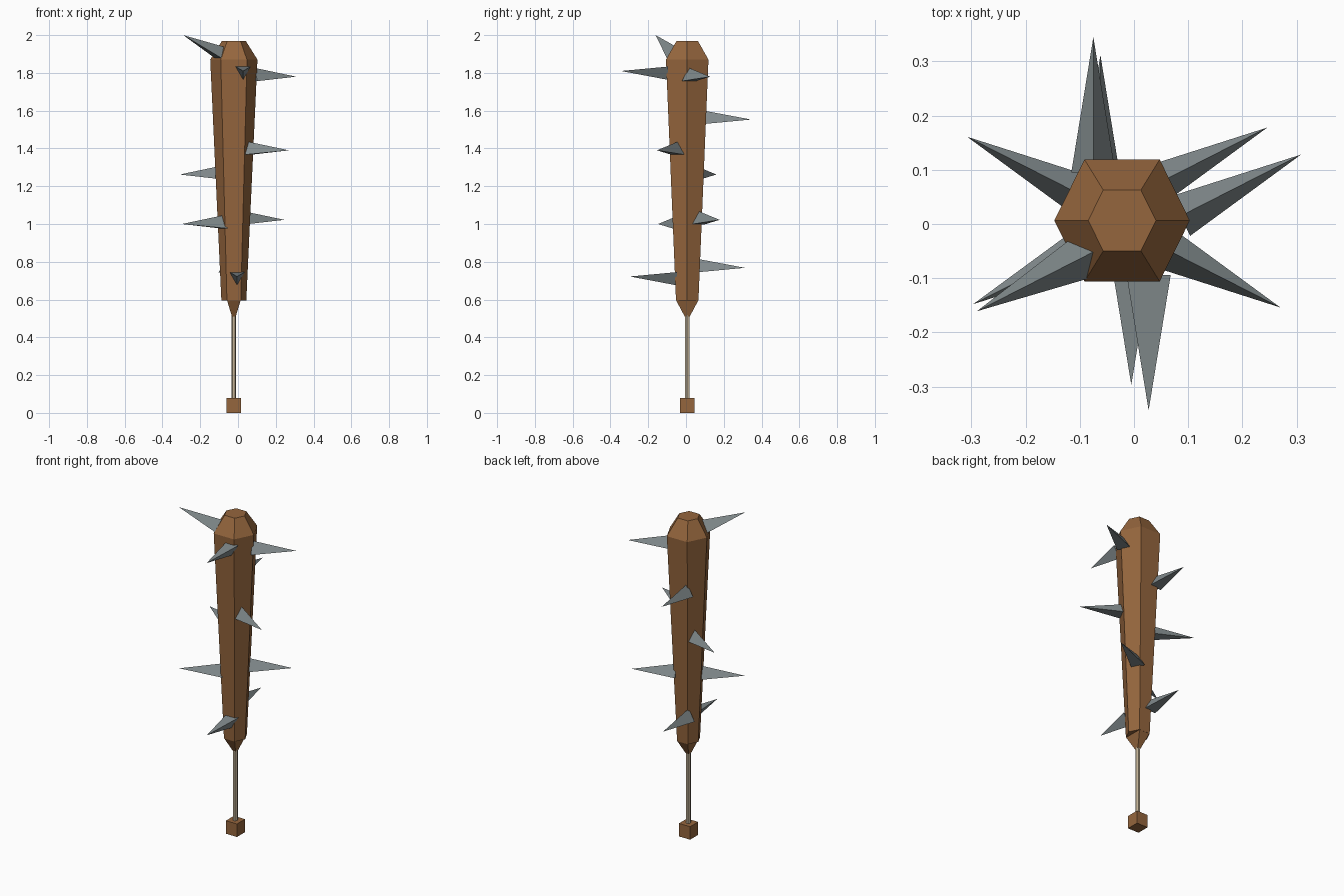
import bpy
from math import radians
from mathutils import Vector, Matrix

if "Cube" in bpy.data.objects:
    bpy.data.objects.remove(bpy.data.objects["Cube"], do_unlink=True)

AXIS = Vector((-0.022, 0.0065, 0))


def material(name, rgb):
    m = bpy.data.materials.new(name)
    m.use_nodes = True
    m.diffuse_color = (*rgb, 1)
    m.node_tree.nodes["Principled BSDF"].inputs["Base Color"].default_value = (*rgb, 1)
    return m


wood = material("brown wood", (0.30, 0.132, 0.047))
tan = material("tan grip", (0.55, 0.45, 0.31))
steel = material("grey steel", (0.225, 0.26, 0.268))


def build(name, verts, faces, mat):
    me = bpy.data.meshes.new(name)
    me.from_pydata(verts, [], faces)
    me.materials.append(mat)
    ob = bpy.data.objects.new(name, me)
    bpy.context.collection.objects.link(ob)
    return ob


def loft(name, section, rings, mat):
    """Stack scaled copies of a section; rings are (x scale, y scale, z)."""
    n = len(section)
    verts = [AXIS + Vector((x * sx, y * sy, z)) for sx, sy, z in rings for x, y in section]
    faces = [(r * n + i, r * n + (i + 1) % n, (r + 1) * n + (i + 1) % n, (r + 1) * n + i)
             for r in range(len(rings) - 1) for i in range(n)]
    faces += [tuple(reversed(range(n))), tuple(range(len(verts) - n, len(verts)))]
    return build(name, verts, faces, mat)


HEXAGON = [(1, 0), (0.555, 0.9), (-0.555, 0.9), (-1, 0), (-0.555, -0.9), (0.555, -0.9)]
SQUARE = [(1, -1), (1, 1), (-1, 1), (-1, -1)]

# Club head, tapered collar, grip and end block
loft("club_head", HEXAGON,
     [(0.066, 0.066, 0.595), (0.125, 0.125, 1.87), (0.0625, 0.0625, 1.97)], wood)
loft("collar", SQUARE, [(0.010, 0.013, 0.51), (0.036, 0.059, 0.596)], wood)
loft("grip", HEXAGON, [(0.0125, 0.0145, 0.07), (0.0125, 0.0145, 0.52)], tan)
loft("end_block", SQUARE, [(0.038, 0.039, 0), (0.038, 0.039, 0.08)], wood)


def spike(name, tip, heading, tilt=0, inverted=False):
    """Three-sided spike pointing along its local +x, ending at tip."""
    length, radius = 0.25, 0.047
    up = -radius if inverted else radius
    side = radius * 0.866
    turn = Matrix.Rotation(radians(heading), 3, 'Z') @ Matrix.Rotation(radians(-tilt), 3, 'Y')
    local = [(0, 0, 0), (-length, 0, up), (-length, side, -up / 2), (-length, -side, -up / 2)]
    verts = [Vector(tip) + turn @ Vector(p) for p in local]
    faces = [(0, 1, 2), (0, 2, 3), (0, 3, 1), (1, 3, 2)]
    if inverted:
        faces = [f[::-1] for f in faces]
    build(name, verts, faces, steel)


# Spikes, two on each hexagon direction
spike("spike_right_top", (-0.29, -0.161, 2.0), 207, tilt=25)
spike("spike_front_upper", (0.027, -0.344, 1.81), 270, inverted=True)
spike("spike_left_upper", (0.308, 0.128, 1.78), 27)
spike("spike_back_upper", (-0.075, 0.345, 1.553), 90)
spike("spike_left_middle", (0.27, -0.154, 1.39), -27)
spike("spike_right_middle", (-0.308, 0.161, 1.262), 153)
spike("spike_left_lower", (0.246, 0.178, 1.022), 27)
spike("spike_right_lower", (-0.297, -0.148, 1.0), 207)
spike("spike_back_lower", (-0.062, 0.312, 0.768), 90)
spike("spike_front_lower", (-0.005, -0.297, 0.722), 270, inverted=True)
